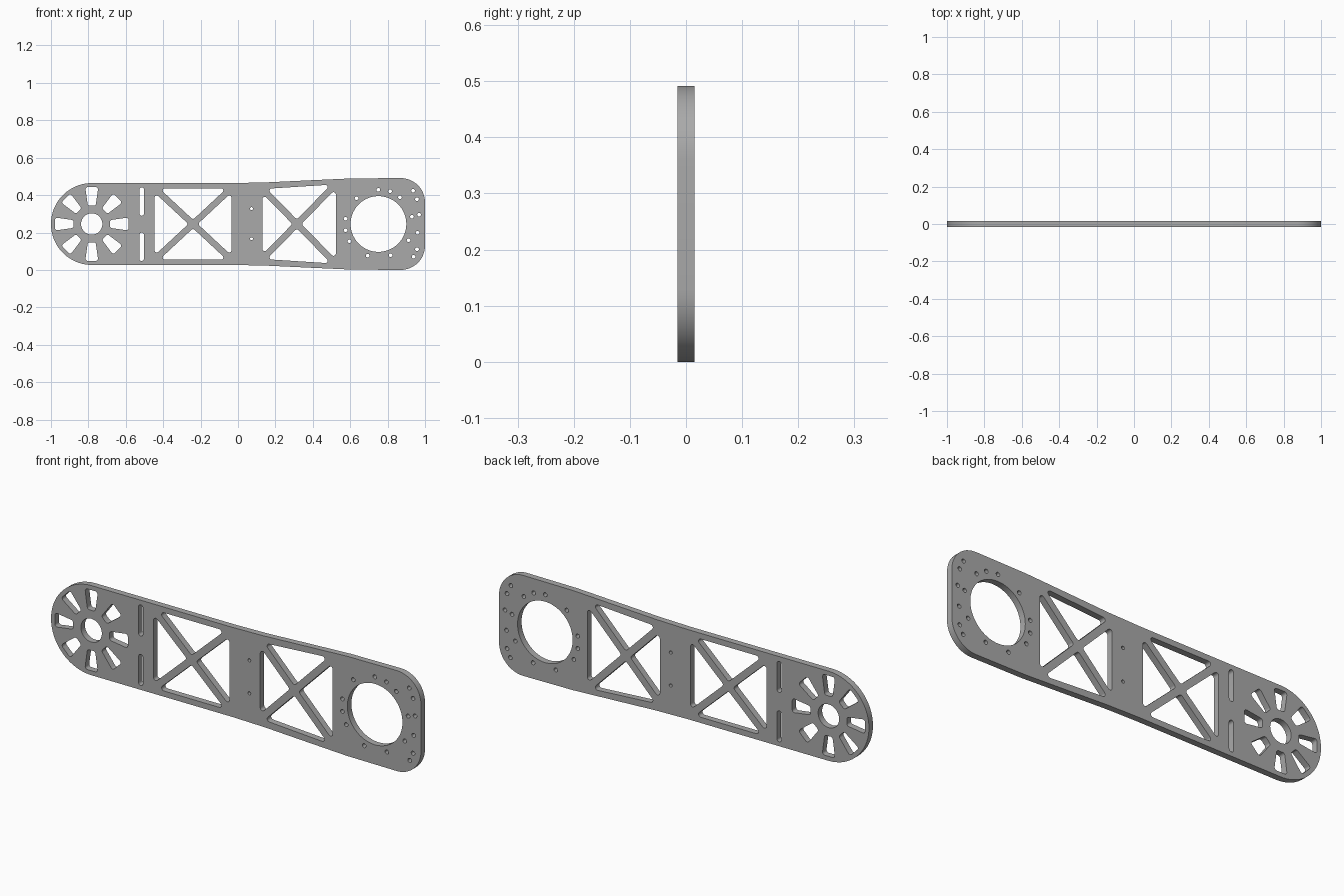
import bpy, bmesh, math
from mathutils import Vector

cube = bpy.data.objects.get("Cube")
if cube:
    bpy.data.objects.remove(cube)

MID = 0.247        # height of the long axis
HALF_DEPTH = 0.0155
loops = []         # outline and cut-outs, as closed loops in x and z


def arc(cx, cz, r, start, end, n):
    angles = [math.radians(start + (end - start) * i / n) for i in range(n + 1)]
    return [Vector((cx + r * math.cos(a), cz + r * math.sin(a))) for a in angles]


def hole(cx, cz, r, n=16):
    loops.append(arc(cx, cz, r, 0, 360, n)[:-1])


def rounded(corners, r, n=5):
    """Polygon with each corner replaced by a tangent arc."""
    pts = []
    for i, p in enumerate(corners):
        a = (corners[i - 1] - p).normalized()
        b = (corners[(i + 1) % len(corners)] - p).normalized()
        half = a.angle(b) / 2
        centre = p + (a + b).normalized() * r / math.sin(half)
        reach = r / math.tan(half)
        u, v = p + a * reach - centre, p + b * reach - centre
        total = u.angle(v)
        for k in range(n + 1):
            t = total * k / n
            pts.append(centre + (u * math.sin(total - t) + v * math.sin(t)) / math.sin(total))
    return pts


def truss_window(x0, x1, h0, h1, strut=0.017):
    """Four triangular openings that leave a diagonal cross."""
    c = [Vector(p) for p in ((x0, MID - h0), (x1, MID - h1), (x1, MID + h1), (x0, MID + h0))]
    centre = Vector((x0 + (x1 - x0) * h0 / (h0 + h1), MID))
    for i in range(4):
        a, b = c[i], c[(i + 1) % 4]
        along, to_a, to_b = (b - a).normalized(), (a - centre).normalized(), (b - centre).normalized()
        a_in = a + along * strut / math.sin(along.angle(-to_a))
        b_in = b - along * strut / math.sin(along.angle(to_b))
        apex = centre + (to_a + to_b).normalized() * strut / math.sin(to_a.angle(to_b) / 2)
        loops.append(rounded([a_in, b_in, apex], 0.012))


# Outline: round left end, flared right end with rounded corners
upper = [Vector((x, MID + h)) for x, h in ((0.87, 0.2455), (0.6, 0.2435), (0.35, 0.232), (0.15, 0.2225), (-0.02, 0.219))]
lower = [Vector((p.x, 2 * MID - p.y)) for p in reversed(upper)]
loops.append(arc(0.87, MID + 0.1155, 0.13, 0, 90, 12) + upper[1:]
             + arc(-0.781, MID, 0.219, 90, 270, 40)
             + lower[:-1] + arc(0.87, MID - 0.1155, 0.13, 270, 360, 12))

# Hub: centre bore and eight tapered radial slots
HUB = Vector((-0.782, MID))
hole(HUB.x, HUB.y, 0.057, 32)
for i in range(8):
    d = Vector((math.cos(i * math.pi / 4), math.sin(i * math.pi / 4)))
    s = Vector((-d.y, d.x))
    loops.append(rounded([HUB + d * r + s * w for r, w in
                          ((0.098, -0.021), (0.197, -0.035), (0.197, 0.035), (0.098, 0.021))], 0.012))

# Pair of upright slots
for z in (0.125, 0.367):
    loops.append(arc(-0.515, z + 0.064, 0.012, 0, 180, 8) + arc(-0.515, z - 0.064, 0.012, 180, 360, 8))

# Cross-braced windows
truss_window(-0.446, -0.035, 0.191, 0.191)
truss_window(0.131, 0.523, 0.187, 0.212)

# Large bore and the drilled holes
hole(0.751, MID, 0.149, 64)
for z in (0.329, 0.168):
    hole(0.072, z, 0.008)
for x, z in ((0.75, 0.43), (0.813, 0.422), (0.866, 0.39), (0.936, 0.425), (0.634, 0.385), (0.575, 0.275),
             (0.575, 0.214), (0.596, 0.155), (0.693, 0.078), (0.816, 0.08), (0.912, 0.16), (0.96, 0.2),
             (0.93, 0.286), (0.968, 0.297), (0.957, 0.38), (0.957, 0.112), (0.939, 0.072)):
    hole(x, z, 0.01)

# Fill the loops as a flat curve, extrude it and take its mesh
curve = bpy.data.curves.new("plate_profile", 'CURVE')
curve.dimensions = '2D'
curve.fill_mode = 'BOTH'
curve.extrude = HALF_DEPTH
for pts in loops:
    spline = curve.splines.new('POLY')
    spline.points.add(len(pts) - 1)
    for point, p in zip(spline.points, pts):
        point.co = (p.x, p.y, 0, 1)
    spline.use_cyclic_u = True
helper = bpy.data.objects.new("plate_profile", curve)
bpy.context.collection.objects.link(helper)
graph = bpy.context.evaluated_depsgraph_get()
mesh = bpy.data.meshes.new_from_object(helper.evaluated_get(graph))
bpy.data.objects.remove(helper)

# Stand the plate upright and weld the rims
bm = bmesh.new()
bm.from_mesh(mesh)
for v in bm.verts:
    v.co = (v.co.x, -v.co.z, v.co.y)
bmesh.ops.remove_doubles(bm, verts=bm.verts, dist=0.0001)
bmesh.ops.recalc_face_normals(bm, faces=bm.faces)
low = min(v.co.z for v in bm.verts)
bmesh.ops.translate(bm, verts=bm.verts, vec=(0, 0, -low))
bm.to_mesh(mesh)
bm.free()

metal = bpy.data.materials.new("grey_metal")
metal.use_nodes = True
colour = (0.40, 0.40, 0.40, 1)
metal.diffuse_color = colour
metal.node_tree.nodes["Principled BSDF"].inputs["Base Color"].default_value = colour
mesh.materials.clear()
mesh.materials.append(metal)

plate = bpy.data.objects.new("arm_plate", mesh)
bpy.context.collection.objects.link(plate)
bpy.ops.object.select_all(action='DESELECT')
plate.select_set(True)
bpy.context.view_layer.objects.active = plate
bpy.ops.object.shade_smooth_by_angle(angle=math.radians(30))
